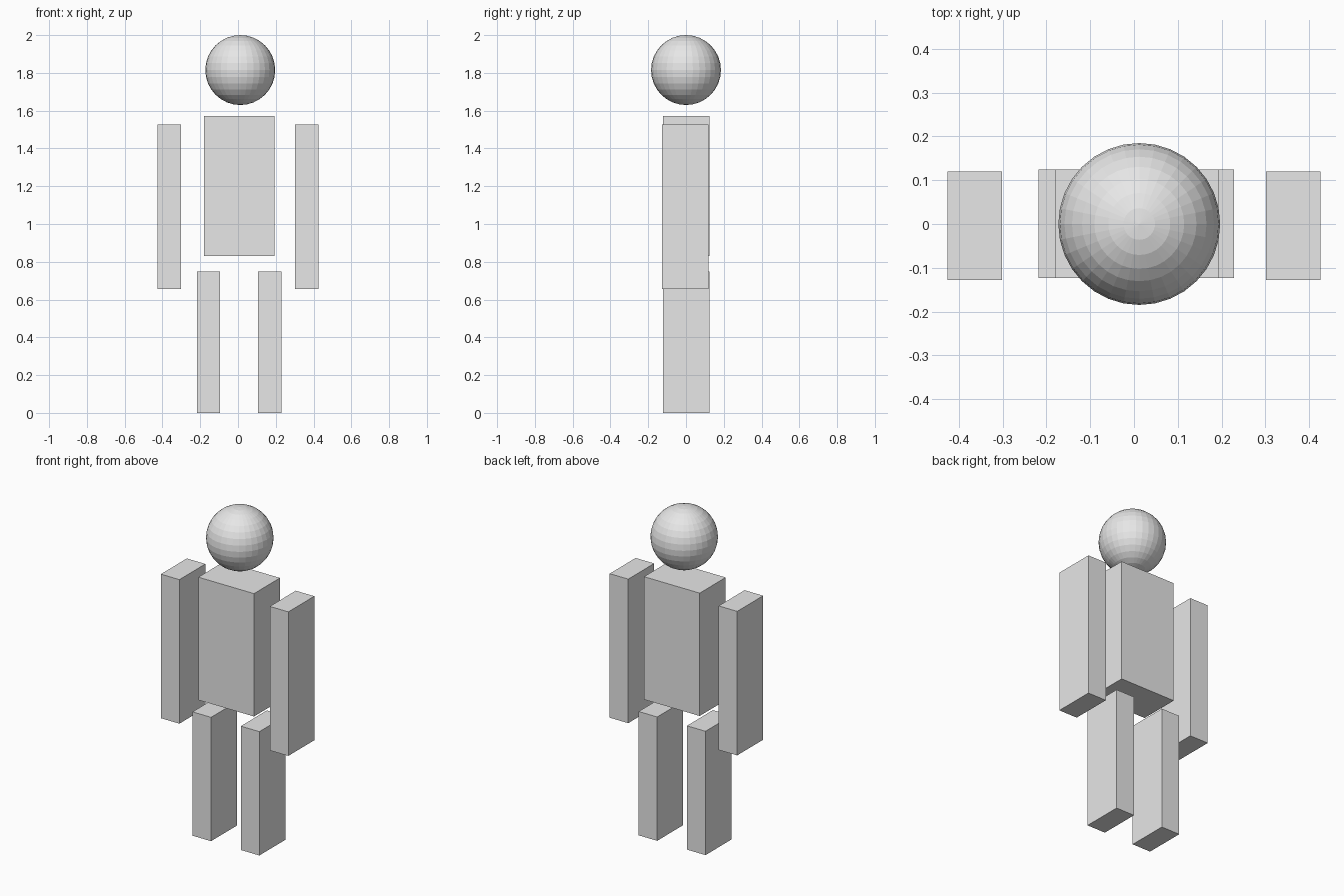
import bpy

cube = bpy.data.objects.get("Cube")
if cube:
    bpy.data.objects.remove(cube, do_unlink=True)

# Single light grey material
grey = bpy.data.materials.new("light_grey")
grey.use_nodes = True
grey.diffuse_color = (0.8, 0.8, 0.8, 1)
grey.node_tree.nodes["Principled BSDF"].inputs["Base Color"].default_value = (0.8, 0.8, 0.8, 1)


def finish(name):
    obj = bpy.context.object
    obj.name = obj.data.name = name
    obj.data.materials.append(grey)
    return obj


def box(name, centre, size):
    bpy.ops.mesh.primitive_cube_add(size=1, location=centre)
    obj = finish(name)
    obj.scale = size
    bpy.ops.object.transform_apply(location=False, rotation=False, scale=True)


# Head: faceted ball floating above the torso
bpy.ops.mesh.primitive_uv_sphere_add(segments=32, ring_count=16, radius=0.185,
                                     location=(0.012, 0, 1.815))
finish("head")

# Torso
box("torso", (0.007, 0.001, 1.201), (0.372, 0.248, 0.742))

# Limbs, detached from the torso
for side, s in (("left", 1), ("right", -1)):
    box(side + "_arm", (s * 0.364, -0.004, 1.091), (0.124, 0.248, 0.87))
    box(side + "_leg", (0.0055 + s * 0.1615, 0.001, 0.374), (0.124, 0.248, 0.748))
